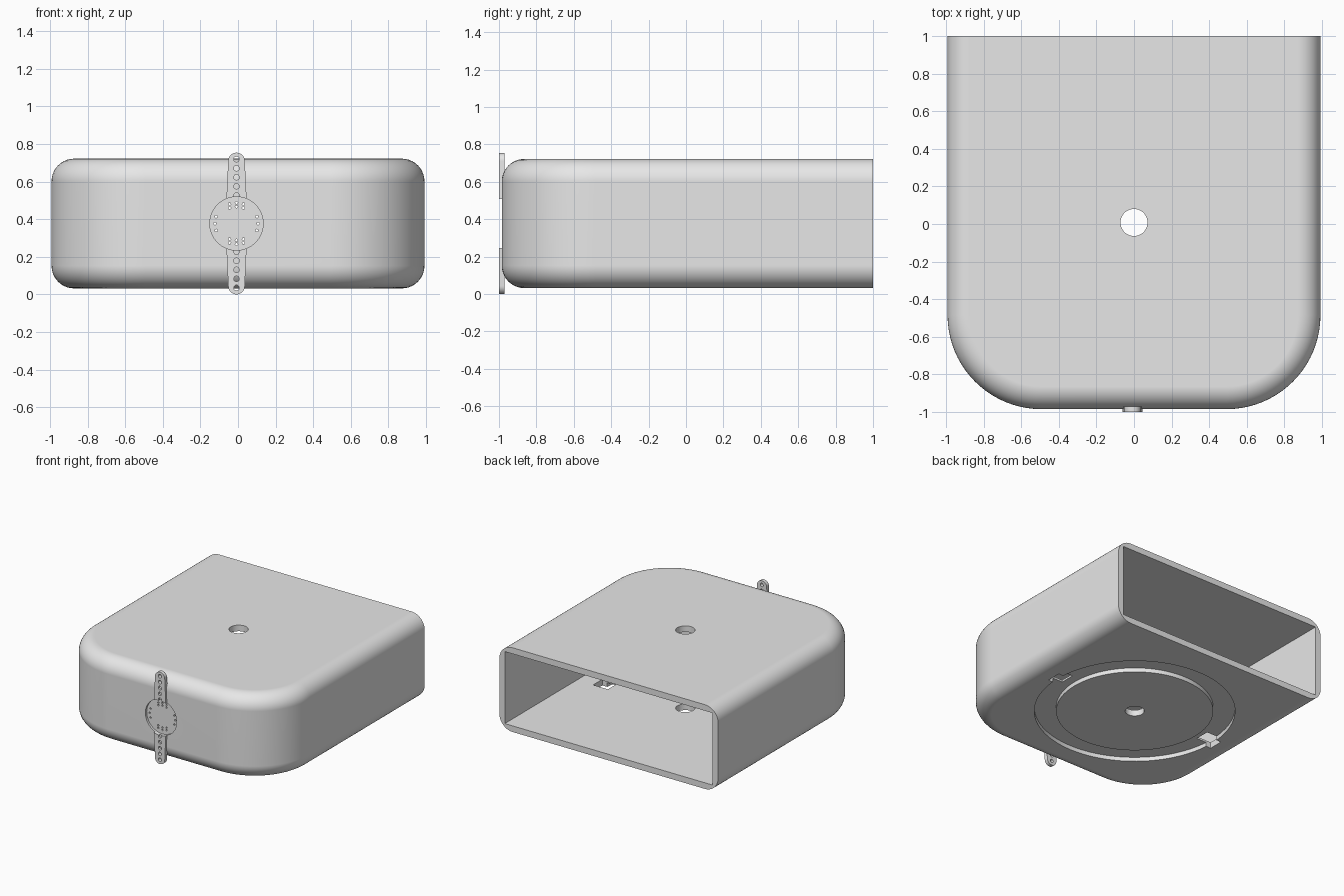
import bpy
import bmesh
from math import sin, cos, pi, radians

if "Cube" in bpy.data.objects:
    bpy.data.objects.remove(bpy.data.objects["Cube"])

grey = bpy.data.materials.new("plain_grey")
grey.use_nodes = True
grey.diffuse_color = (0.8, 0.8, 0.8, 1)
grey.node_tree.nodes["Principled BSDF"].inputs["Base Color"].default_value = (0.8, 0.8, 0.8, 1)

HALF_W, FRONT, BACK = 0.992, -0.985, 1.0
BOTTOM, TOP = 0.032, 0.722
CORNER, FILLET, WALL = 0.5, 0.12, 0.05
MID_Y = 0.008                # centre of the spindle hole
HUB_X, HUB_Z = -0.008, 0.377  # centre of the front fitting


def make_object(name, solids):
    """Each solid is (rings, cyclic): rings are lofted, then capped or joined end to end."""
    bm = bmesh.new()
    for rings, cyclic in solids:
        loops = [[bm.verts.new(p) for p in ring] for ring in rings]
        n = len(loops[0])
        pairs = list(zip(loops, loops[1:]))
        if cyclic:
            pairs.append((loops[-1], loops[0]))
        else:
            bm.faces.new(loops[0])
            bm.faces.new(loops[-1])
        for a, b in pairs:
            for i in range(n):
                j = (i + 1) % n
                bm.faces.new((a[i], a[j], b[j], b[i]))
    bmesh.ops.recalc_face_normals(bm, faces=bm.faces)
    mesh = bpy.data.meshes.new(name)
    bm.to_mesh(mesh)
    bm.free()
    mesh.materials.append(grey)
    obj = bpy.data.objects.new(name, mesh)
    bpy.context.collection.objects.link(obj)
    return obj


def circle(r, n, cx=0, cy=0):
    return [(cx + r * cos(2 * pi * i / n), cy + r * sin(2 * pi * i / n)) for i in range(n)]


def at_z(pts, z):
    return [(x, y, z) for x, y in pts]


def at_y(pts, y):
    return [(x, y, z) for x, z in pts]


def rod_z(pts, z0, z1):
    return [at_z(pts, z0), at_z(pts, z1)], False


def rod_y(pts, y0, y1):
    return [at_y(pts, y0), at_y(pts, y1)], False


def plan(inset, back):
    """Shell outline seen from above: square at the back, round at the front corners."""
    r, steps = CORNER - inset, 20
    cx, cy = HALF_W - CORNER, FRONT + CORNER
    pts = [(-HALF_W + inset, back)]
    for side, start in ((-1, pi), (1, 1.5 * pi)):
        for i in range(steps + 1):
            a = start + i * pi / 2 / steps
            pts.append((side * cx + r * cos(a), cy + r * sin(a)))
    return pts + [(HALF_W - inset, back)]


def cut(obj, solids):
    cutter = make_object("cutter", solids)
    cutter.hide_render = True
    mod = obj.modifiers.new("cut", "BOOLEAN")
    mod.operation = "DIFFERENCE"
    mod.solver = "EXACT"
    mod.object = cutter
    bpy.context.view_layer.objects.active = obj
    bpy.ops.object.modifier_apply(modifier=mod.name)
    bpy.data.objects.remove(cutter)


def finish(obj):
    bpy.ops.object.select_all(action="DESELECT")
    obj.select_set(True)
    bpy.context.view_layer.objects.active = obj
    bpy.ops.object.shade_smooth_by_angle(angle=radians(30))
    mod = obj.modifiers.new("clean_shading", "WEIGHTED_NORMAL")
    mod.keep_sharp = True


# Shell with filleted top and bottom edges
steps = 10
lower = []
upper = []
for i in range(steps + 1):
    a = i * pi / 2 / steps
    ring = plan(FILLET * (1 - sin(a)), BACK)
    drop = FILLET * (1 - cos(a))
    lower.append(at_z(ring, BOTTOM + drop))
    upper.append(at_z(ring, TOP - drop))
shell = make_object("shell", [(lower + upper[::-1], False)])

# Hollow inside, open at the back
cut(shell, [rod_z(plan(WALL, BACK + 0.1), BOTTOM + WALL, TOP - WALL)])

# Ring groove under the base
groove_in, groove_out, groove_top = 0.59, 0.754, BOTTOM + 0.034
inner, outer = circle(groove_in, 96, 0, MID_Y), circle(groove_out, 96, 0, MID_Y)
cut(shell, [([at_z(inner, -0.1), at_z(outer, -0.1),
              at_z(outer, groove_top), at_z(inner, groove_top)], True)])

# Two slots through the floor beside the groove
slots = []
for side in (-1, 1):
    x0, x1, w = side * 0.66, side * 0.795, 0.06
    slots.append(rod_z([(x0, MID_Y - w), (x1, MID_Y - w),
                        (x1, MID_Y + w), (x0, MID_Y + w)], -0.1, 0.2))
cut(shell, slots)

# Spindle hole through roof and floor
cut(shell, [rod_z(circle(0.072, 40, 0, MID_Y), -0.1, 1)])

# Round recess in the front wall, with small screw holes
recess = [rod_y(circle(0.142, 64, HUB_X, HUB_Z), -1.1, -0.967)]
cut(shell, recess)
spots = []
for s in (-1, 1):
    for k in (-1, 0, 1):
        bulge = 0.007 * (k == 0)
        spots.append((s * (0.108 + bulge), k * 0.037))
        spots += [(k * 0.037, s * (row + bulge)) for row in (0.083, 0.103)]
cut(shell, [rod_y(circle(0.007, 10, HUB_X + x, HUB_Z + z), -1.1, -0.9) for x, z in spots])
finish(shell)

# Tapered arms above and below the recess, each with a row of holes
reach, tip = 0.377, 0.044
for name, s in (("upper_arm", 1), ("lower_arm", -1)):
    outline = [(-0.056, 0.08), (0.056, 0.08)]
    outline += [(tip * cos(i * pi / 16), reach - tip + tip * sin(i * pi / 16)) for i in range(17)]
    arm = make_object(name, [rod_y([(HUB_X + x, HUB_Z + s * z) for x, z in outline], -1.0, -0.97)])
    cut(arm, recess)
    cut(arm, [rod_y(circle(0.0145, 20, HUB_X, HUB_Z + s * (0.342 - i * 0.048)), -1.1, -0.9)
              for i in range(5)])
    finish(arm)
